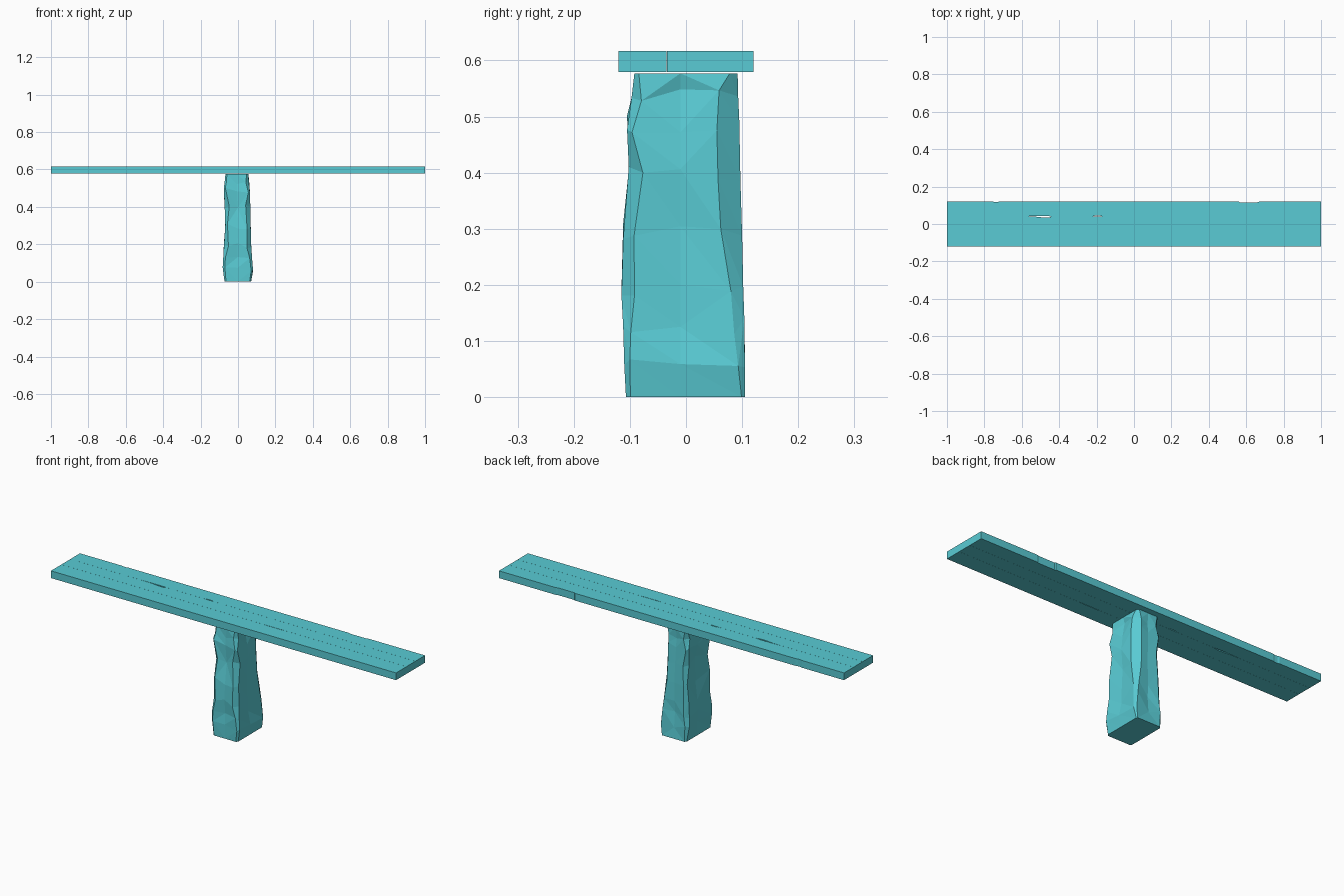
import bpy, bmesh, random

if "Cube" in bpy.data.objects:
    bpy.data.objects.remove(bpy.data.objects["Cube"])

random.seed(4)

teal = bpy.data.materials.new("teal_paint")
teal.diffuse_color = (0.10, 0.60, 0.66, 1)
teal.use_nodes = True
teal.node_tree.nodes["Principled BSDF"].inputs["Base Color"].default_value = teal.diffuse_color


def finish(name, bm):
    bmesh.ops.recalc_face_normals(bm, faces=bm.faces)
    me = bpy.data.meshes.new(name)
    bm.to_mesh(me)
    bm.free()
    me.materials.append(teal)
    ob = bpy.data.objects.new(name, me)
    bpy.context.collection.objects.link(ob)
    return ob


def board(name, y0, y1, front_chips=(), back_chips=(), z0=0.579, z1=0.617):
    """Extruded plank outline with worn chips along its long edges."""
    outline = [(-1, y0), *front_chips, (1, y0), (1, y1), *reversed(back_chips), (-1, y1)]
    bm = bmesh.new()
    face = bm.faces.new([bm.verts.new((x, y, z0)) for x, y in outline])
    top = bmesh.ops.extrude_face_region(bm, geom=[face])["geom"]
    bmesh.ops.translate(bm, vec=(0, 0, z1 - z0),
                        verts=[v for v in top if isinstance(v, bmesh.types.BMVert)])
    finish(name, bm)


# Three boards side by side, with hairline seams and narrow splits
board("front_board", -0.12, -0.0345,
      back_chips=[(0.16, -0.0345), (0.2, -0.036), (0.26, -0.036), (0.3, -0.0345)])
board("middle_board", -0.034, 0.04,
      back_chips=[(-0.53, 0.04), (-0.51, 0.037), (-0.47, 0.034), (-0.45, 0.036), (-0.44, 0.04)])
board("back_board", 0.0405, 0.12,
      front_chips=[(-0.6, 0.0405), (-0.54, 0.042), (-0.46, 0.042), (-0.44, 0.0405),
                   (-0.22, 0.0405), (-0.21, 0.045), (-0.18, 0.045), (-0.17, 0.0405)],
      back_chips=[(-0.755, 0.12), (-0.745, 0.117), (-0.73, 0.117), (-0.72, 0.12),
                  (0.56, 0.12), (0.565, 0.116), (0.66, 0.116), (0.67, 0.12)])

# Rough hewn post: z, left, right, front, back, back-right chamfer
rings = [
    (0.000, -0.072, 0.070, -0.107, 0.105, 0.006),
    (0.070, -0.082, 0.080, -0.110, 0.105, 0.012),
    (0.130, -0.079, 0.076, -0.112, 0.104, 0.018),
    (0.200, -0.075, 0.071, -0.115, 0.102, 0.022),
    (0.300, -0.068, 0.068, -0.112, 0.100, 0.038),
    (0.400, -0.071, 0.066, -0.102, 0.097, 0.040),
    (0.490, -0.076, 0.064, -0.105, 0.095, 0.040),
    (0.540, -0.072, 0.059, -0.097, 0.093, 0.034),
    (0.577, -0.067, 0.055, -0.092, 0.092, 0.014),
]
bm = bmesh.new()
loops = []
for i, (z, l, r, f, b, c) in enumerate(rings):
    inner = 0 < i < len(rings) - 1
    d = lambda: random.uniform(0, 0.012) if inner else 0
    k = [random.uniform(0.008, 0.026) if inner else 0.008 for _ in range(3)]
    pts = [
        (l + k[0], f), ((l + r) / 2, f + d()), (r - k[1], f),
        (r, f + k[1]), (r - d(), -0.01), (r, b - c),
        (r - c * 0.7, b), ((l + r) / 2, b - d()), (l + k[2], b),
        (l, b - k[2]), (l + d(), 0.01), (l, f + k[0]),
    ]
    loop = []
    for x, y in pts:
        h = z + (random.uniform(-0.02, 0.012) if inner else 0)
        loop.append(bm.verts.new((x, y, h)))
    loops.append(loop)

n = len(loops[0])
for lo, hi in zip(loops, loops[1:]):
    for j in range(n):
        a, b_, c_, d_ = lo[j], lo[(j + 1) % n], hi[(j + 1) % n], hi[j]
        # alternate diagonals at random for a chiselled look
        if random.random() < 0.5:
            tris = ((a, b_, c_), (a, c_, d_))
        else:
            tris = ((a, b_, d_), (b_, c_, d_))
        for t in tris:
            bm.faces.new(t)
bm.faces.new(loops[0])
bm.faces.new(loops[-1])
finish("hewn_post", bm)
